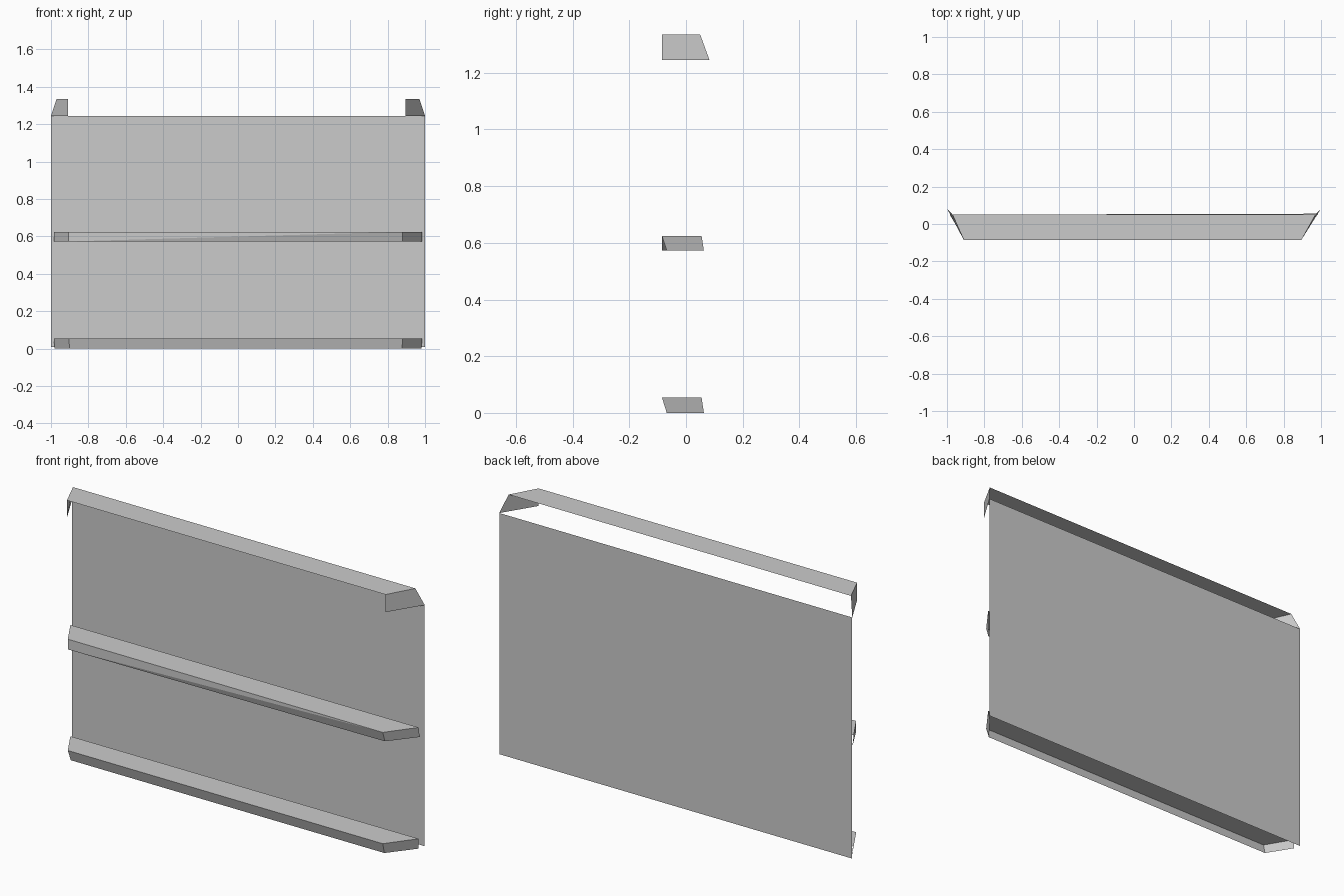
import bpy

grey = bpy.data.materials.new("light grey")
grey.diffuse_color = (0.6, 0.6, 0.6, 1)


def sheet(name, verts, faces):
    """Thin folded sheet made of flat faces."""
    mesh = bpy.data.meshes.new(name)
    mesh.from_pydata(verts, [], faces)
    mesh.materials.append(grey)
    obj = bpy.data.objects.new(name, mesh)
    bpy.context.collection.objects.link(obj)
    return obj


def folded_shelf(name, upper, lower, front):
    """Flat top with two slanted end flaps and an optional front lip.
    Corners run front left, front right, back right, back left."""
    faces = [(0, 1, 2, 3), (1, 5, 6, 2), (3, 7, 4, 0)]
    return sheet(name, upper + lower, faces + front)


# Back panel
sheet("back_panel",
      [(-1, 0.083, 0.01), (1, 0.083, 0.01), (1, 0.083, 1.245), (-1, 0.083, 1.245)],
      [(0, 1, 2, 3)])

# Top cap, open at the front and back
folded_shelf("top_cap",
             [(-0.91, -0.085, 1.335), (0.895, -0.085, 1.335),
              (0.97, 0.05, 1.335), (-0.97, 0.05, 1.335)],
             [(-0.91, -0.085, 1.245), (0.895, -0.085, 1.245),
              (1, 0.083, 1.245), (-1, 0.083, 1.245)], [])

# Middle shelf, with a slightly twisted front lip
folded_shelf("middle_shelf",
             [(-0.905, -0.085, 0.625), (0.88, -0.085, 0.625),
              (0.985, 0.055, 0.625), (-0.985, 0.05, 0.625)],
             [(-0.905, -0.085, 0.573), (0.88, -0.068, 0.573),
              (0.985, 0.063, 0.573), (-0.985, 0.06, 0.573)],
             [(0, 4, 1), (4, 5, 1)])

# Bottom shelf, with the lip leaning back
folded_shelf("bottom_shelf",
             [(-0.905, -0.085, 0.055), (0.88, -0.085, 0.055),
              (0.985, 0.055, 0.055), (-0.985, 0.05, 0.055)],
             [(-0.9, -0.068, 0), (0.877, -0.068, 0),
              (0.98, 0.063, 0), (-0.98, 0.06, 0)],
             [(0, 4, 5, 1)])
